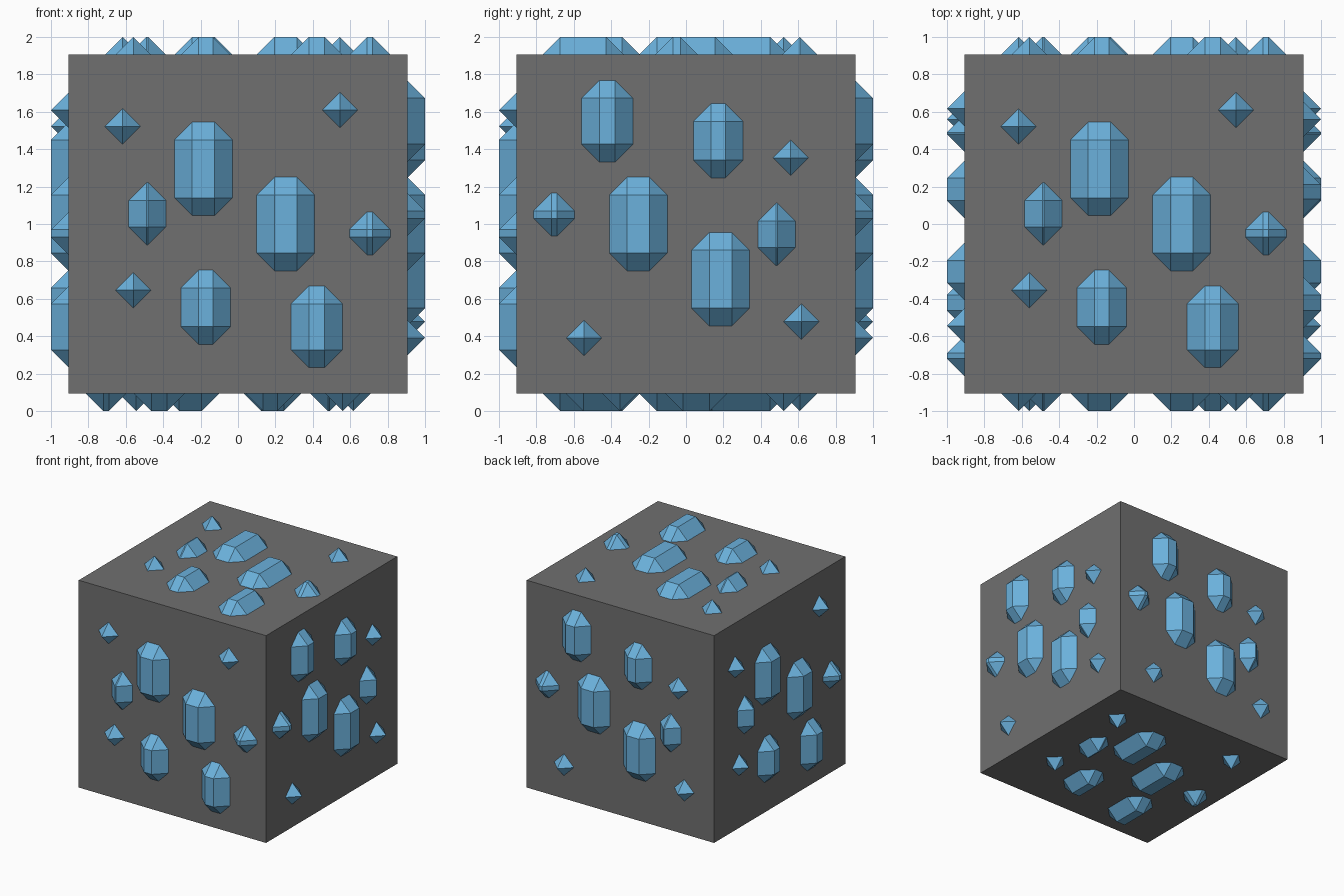
import bpy, bmesh
from math import pi
from mathutils import Matrix

if "Cube" in bpy.data.objects:
    bpy.data.objects.remove(bpy.data.objects["Cube"])

HALF = 0.905      # half size of the stone block
D = 0.095         # gem height and bevel width (45 degree facets)


def material(name, rgb):
    m = bpy.data.materials.new(name)
    m.diffuse_color = (*rgb, 1)
    m.use_nodes = True
    m.node_tree.nodes["Principled BSDF"].inputs["Base Color"].default_value = m.diffuse_color
    return m


stone = material("grey stone", (0.162, 0.162, 0.162))
crystal = material("light blue crystal", (0.147, 0.44, 0.716))

# Gems on one side: centre u, v, half width, half height
GEMS = [
    (-0.185, 0.295, 0.155, 0.25), (0.255, 0.0, 0.155, 0.25),
    (-0.172, -0.445, 0.133, 0.198), (0.421, -0.55, 0.137, 0.218),
    (-0.485, 0.055, 0.10, 0.166), (0.705, -0.05, 0.11, 0.115),
    (-0.617, 0.522, 0.095, 0.095), (0.545, 0.609, 0.095, 0.095),
    (-0.56, -0.354, 0.095, 0.095),
]


def add_gem(bm, u, v, w, h):
    """Eight-sided base rising at 45 degrees to a flat strip, ridge or point."""
    s, t = w - D, h - D
    pts = set()
    for i in (-1, 1):
        for j in (-1, 1):
            pts |= {(u + i * s, v + j * h, HALF), (u + i * w, v + j * t, HALF),
                    (u + i * s, v + j * t, HALF + D)}
    verts = [bm.verts.new(p) for p in pts]
    verts = list({x for x in verts})
    bmesh.ops.remove_doubles(bm, verts=verts, dist=1e-4)
    verts = [x for x in verts if x.is_valid]
    bmesh.ops.convex_hull(bm, input=verts)


# Stone block
bpy.ops.mesh.primitive_cube_add(size=2 * HALF, location=(0, 0, 1))
block = bpy.context.object
block.name = "stone_block"
block.data.materials.append(stone)

# Shared gem cluster mesh, modelled facing up
mesh = bpy.data.meshes.new("gem_cluster")
bm = bmesh.new()
for gem in GEMS:
    add_gem(bm, *gem)
# Remove the hidden undersides and merge flat facets
under = [f for f in bm.faces if all(v.co.z < HALF + 1e-4 for v in f.verts)]
bmesh.ops.delete(bm, geom=under, context='FACES')
bmesh.ops.dissolve_limit(bm, angle_limit=0.02, verts=bm.verts, edges=bm.edges)
bmesh.ops.recalc_face_normals(bm, faces=bm.faces)
for f in bm.faces:
    if f.normal.z < 0:
        f.normal_flip()
bm.to_mesh(mesh)
bm.free()
mesh.materials.append(crystal)

# Turn the cluster onto all six sides
front = Matrix.Rotation(pi / 2, 4, 'X')
left = Matrix.Rotation(-pi / 2, 4, 'Z') @ front
flip = Matrix.Rotation(pi, 4, 'Y')
SIDES = {
    "top": Matrix.Identity(4), "bottom": flip,
    "front": front, "back": Matrix.Rotation(-pi / 2, 4, 'X'),
    "left": left, "right": flip @ left,
}
for side, turn in SIDES.items():
    ob = bpy.data.objects.new(side + "_gems", mesh)
    ob.matrix_world = Matrix.Translation((0, 0, 1)) @ turn
    bpy.context.collection.objects.link(ob)
